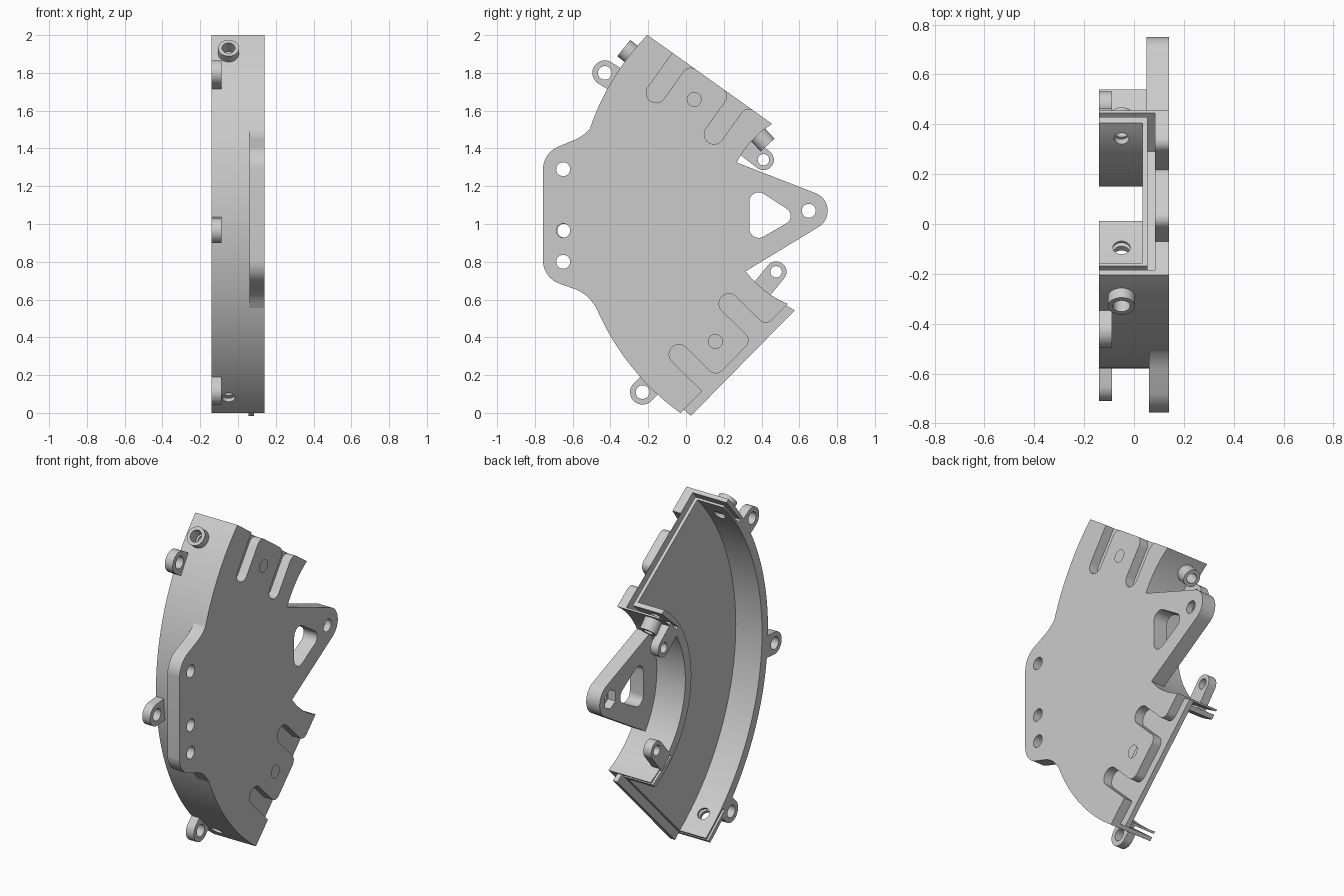
import bpy, bmesh, math
from mathutils import Vector, Matrix

if "Cube" in bpy.data.objects:
    bpy.data.objects.remove(bpy.data.objects["Cube"])

grey = bpy.data.materials.new("plain grey")
grey.use_nodes = True
grey.diffuse_color = (0.6, 0.6, 0.6, 1)
grey.node_tree.nodes["Principled BSDF"].inputs["Base Color"].default_value = (0.6, 0.6, 0.6, 1)

# Housing layout in the y-z plane: a curved trough around a centre
CENTRE = Vector((0.7465, 1.0755))
AXIS = math.radians(185)
R_OUT, R_IN, WALL = 1.327, 0.54, 0.057
END_OFF, END_ANGLE = 0.2012, math.radians(130.5)
BACK, FACE, FLOOR = -0.14, 0.14, 0.035
POCKET = 0.085


def polar(r, a):
    return CENTRE + Vector((math.cos(a), math.sin(a))) * r


def trim(r, off):
    """Half angle at which radius r meets the straight end line."""
    return END_ANGLE - math.acos(off / r)


def sector(r0, r1, off, n=64):
    pts = []
    for r, sign in ((r1, 1), (r0, -1)):
        a = trim(r, off) * sign
        pts += [polar(r, AXIS - a + 2 * a * i / n) for i in range(n + 1)]
    return pts


def on_end(side, t, depth):
    """Point at distance t along an end edge, and depth into the body."""
    a = trim(R_OUT, END_OFF)
    along = Vector((-math.sin(END_ANGLE), math.cos(END_ANGLE)))
    inward = Vector((-math.cos(END_ANGLE), -math.sin(END_ANGLE)))
    p = Vector((math.cos(a), math.sin(a))) * R_OUT + along * t + inward * depth
    return CENTRE + Matrix.Rotation(AXIS, 2) @ Vector((p.x, p.y * side))


def fillet(corners, n=10):
    """Polygon from (y, z, radius) corners."""
    pts = []
    for i, (y, z, r) in enumerate(corners):
        p = Vector((y, z))
        if r == 0:
            pts.append(p)
            continue
        d1 = (Vector(corners[i - 1][:2]) - p).normalized()
        d2 = (Vector(corners[(i + 1) % len(corners)][:2]) - p).normalized()
        half = d1.angle(d2) / 2
        c = p + (d1 + d2).normalized() * r / math.sin(half)
        v1, v2 = p + d1 * r / math.tan(half) - c, p + d2 * r / math.tan(half) - c
        w = math.pi - 2 * half
        for k in range(n + 1):
            f = k / n
            pts.append(c + (v1 * math.sin((1 - f) * w) + v2 * math.sin(f * w)) / math.sin(w))
    return pts


def finish(name, bm):
    bmesh.ops.recalc_face_normals(bm, faces=bm.faces)
    mesh = bpy.data.meshes.new(name)
    bm.to_mesh(mesh)
    bm.free()
    mesh.materials.append(grey)
    obj = bpy.data.objects.new(name, mesh)
    bpy.context.collection.objects.link(obj)
    return obj


def prism(name, pts, x0, x1):
    bm = bmesh.new()
    face = bm.faces.new([bm.verts.new((x0, p[0], p[1])) for p in pts])
    top = bmesh.ops.extrude_face_region(bm, geom=[face])["geom"]
    bmesh.ops.translate(bm, vec=(x1 - x0, 0, 0), verts=[v for v in top if isinstance(v, bmesh.types.BMVert)])
    return finish(name, bm)


def rod(name, start, end, r, n=32):
    start, end = Vector(start), Vector(end)
    turn = (end - start).to_track_quat('Z', 'Y').to_matrix().to_4x4()
    bm = bmesh.new()
    bmesh.ops.create_cone(bm, cap_ends=True, segments=n, radius1=r, radius2=r, depth=(end - start).length,
                          matrix=Matrix.Translation((start + end) / 2) @ turn)
    return finish(name, bm)


def drill(y, z, r, x0=-0.3, x1=0.3, n=32):
    return rod("cutter", (x0, y, z), (x1, y, z), r, n)


def spoke(name, r0, r1, degrees, radius, x=-0.05):
    a = math.radians(degrees)
    return rod(name, (x, *polar(r0, a)), (x, *polar(r1, a)), radius)


def cut(obj, cutters):
    for c in cutters:
        mod = obj.modifiers.new("cut", 'BOOLEAN')
        mod.operation, mod.solver, mod.object = 'DIFFERENCE', 'EXACT', c
        bpy.context.view_layer.update()
        mesh = bpy.data.meshes.new_from_object(obj.evaluated_get(bpy.context.evaluated_depsgraph_get()))
        obj.modifiers.clear()
        obj.data = mesh
        bpy.data.objects.remove(c)


# Curved trough: face plate with an inner and an outer wall, open at both ends
body = prism("curved_housing", sector(R_IN, R_OUT, END_OFF), BACK, FACE)
tools = [prism("cutter", sector(R_IN + WALL, R_OUT - WALL, END_OFF + 0.08), -0.3, FLOOR)]

SLOT_R = 0.052
for side in (-1, 1):
    # Thin U-shaped groove in each end
    def strip(r0, r1, x0, x1):
        pts = []
        for r, off in ((r0, END_OFF + 0.05), (r1, END_OFF + 0.05), (r1, END_OFF - 0.2), (r0, END_OFF - 0.2)):
            pts.append(polar(r, AXIS + side * trim(r, off)))
        return prism("cutter", pts, x0, x1)
    lo, hi = R_IN + 0.02, R_OUT - 0.02
    tools += [strip(lo, lo + 0.02, -0.3, POCKET), strip(hi - 0.02, hi, -0.3, POCKET),
              strip(lo, hi, 0.055, POCKET)]
    # Round-bottomed slots and a blind hole in the outside of the plate
    for t, flare in ((0.216, 0), (0.593, 0.045)):
        shape = [(t - SLOT_R - flare, -0.05, 0), (t - SLOT_R - flare, 0, 0)]
        shape += [(t - SLOT_R, 0.0, 0.045)] * (flare > 0)
        shape += [(t - SLOT_R, 0.275, SLOT_R * 0.99), (t + SLOT_R, 0.275, SLOT_R * 0.99),
                  (t + SLOT_R, 0, 0.045), (t + SLOT_R + 0.046, 0, 0), (t + SLOT_R + 0.046, -0.05, 0)]
        tools.append(prism("cutter", [on_end(side, *p) for p in fillet(shape)], POCKET, 0.2))
    tools.append(drill(*on_end(side, 0.4, 0.134), 0.037, POCKET, 0.2))

# Port holes through the walls
tools += [spoke("cutter", 1.2, 1.45, a, 0.035) for a in (141.5, 228.5)]
tools.append(spoke("cutter", 0.4, 0.65, 132.6, 0.03))
cut(body, tools)

# Port collars
for name, r0, r1, a, r in (("outer_port", 1.31, 1.375, 141.5, 0.055), ("inner_port", 0.555, 0.465, 132.6, 0.05)):
    cut(spoke(name, r0, r1, a, r), [spoke("cutter", r0 - 0.2, r0 + 0.2, a, r - 0.02)])

# Front mounting flange
flange = prism("front_flange", fillet([
    (-0.30, 1.60, 0), (-0.40, 1.70, 0), (-0.52, 1.475, 0.2), (-0.757, 1.375, 0.13),
    (-0.757, 0.715, 0.13), (-0.53, 0.635, 0.2), (-0.38, 0.42, 0), (-0.30, 0.50, 0)]), 0.06, FACE)
cut(flange, [drill(-0.65, z, 0.037) for z in (0.80, 0.965, 1.29)])

# Rear triangular bracket with window, bolt hole and nut pocket
root = [polar(0.558, math.radians(216.9 - 64.3 * i / 20)) for i in range(21)]
tip = [Vector((0.65, 1.07)) + 0.1 * Vector((math.cos(a), math.sin(a)))
       for a in (math.radians(69.6 - 129.6 * i / 20) for i in range(21))]
bracket = prism("rear_bracket", root + tip, 0.05, FACE)
window = fillet([(0.335, 1.21, 0.05), (0.595, 1.04, 0.045), (0.335, 0.89, 0.05)])
cut(bracket, [prism("cutter", window, -0.1, 0.3), drill(0.65, 1.07, 0.037),
              drill(0.65, 1.07, 0.058, 0.0, 0.1, 6)])

# Screw lugs on the open side
LUGS = (("upper_front_lug", -0.43, 1.80, 0.066, 1), ("middle_front_lug", -0.645, 0.965, 0.066, 1),
        ("lower_front_lug", -0.23, 0.11, 0.066, 1), ("upper_rear_lug", 0.41, 1.34, 0.055, -1),
        ("lower_rear_lug", 0.477, 0.747, 0.055, -1))
for name, y, z, r, sign in LUGS:
    c = Vector((y, z))
    out = (c - CENTRE).normalized() * sign
    across = Vector((-out.y, out.x))
    reach = 0.02 + (c - CENTRE).length - R_OUT if sign > 0 else 0.02 + R_IN - (c - CENTRE).length
    pts = [c + r * (across * math.cos(k * math.pi / 20) + out * math.sin(k * math.pi / 20)) for k in range(21)]
    pts += [c - across * r - out * reach, c + across * r - out * reach]
    cut(prism(name, pts, BACK, -0.088), [drill(y, z, r * 0.55)])

# Smooth the curves, keep the edges sharp
for obj in bpy.context.collection.objects:
    if obj.type == 'MESH' and obj.data.materials and obj.data.materials[0] == grey:
        bpy.ops.object.select_all(action='DESELECT')
        obj.select_set(True)
        bpy.context.view_layer.objects.active = obj
        bpy.ops.object.shade_smooth_by_angle(angle=math.radians(30))
